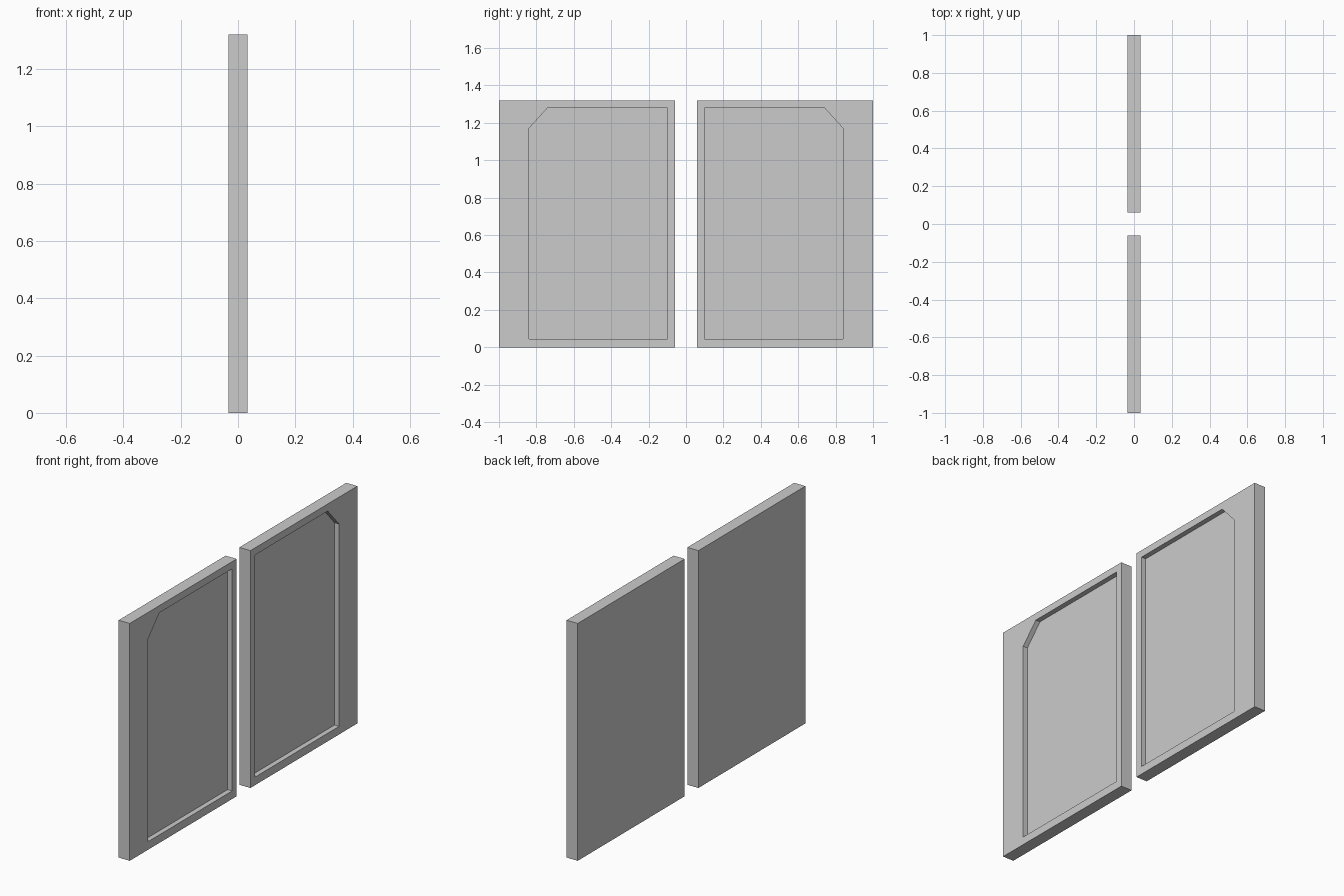
import bpy, bmesh

if "Cube" in bpy.data.objects:
    bpy.data.objects.remove(bpy.data.objects["Cube"])

HALF = 0.034     # half thickness of a panel
DEPTH = 0.028    # depth of the recess on the +x face

# profiles in (y, z) for the panel on the +y side
OUTER = [(0.06, 0), (1.0, 0), (1.0, 1.32), (0.06, 1.32)]
RECESS = [(0.10, 0.045), (0.84, 0.045), (0.84, 1.17), (0.74, 1.28), (0.10, 1.28)]
MATCH = [0, 1, 2, 2, 3]   # outer corner facing each recess corner


def make_panel(name, side):
    bm = bmesh.new()

    def ring(profile, x):
        return [bm.verts.new((x, side * y, z)) for y, z in profile]

    def bridge(a, b):
        n = len(a)
        for i in range(n):
            j = (i + 1) % n
            bm.faces.new((a[i], a[j], b[j], b[i]))

    back, front = ring(OUTER, -HALF), ring(OUTER, HALF)
    rim, floor = ring(RECESS, HALF), ring(RECESS, HALF - DEPTH)

    # back, edges, recess walls and recess floor
    bm.faces.new(back)
    bridge(back, front)
    bridge(rim, floor)
    bm.faces.new(floor)

    # flat border between the outer edge and the recess
    for i in range(5):
        j = (i + 1) % 5
        a, b = front[MATCH[i]], front[MATCH[j]]
        bm.faces.new((a, rim[j], rim[i]) if a is b else (a, b, rim[j], rim[i]))

    bmesh.ops.recalc_face_normals(bm, faces=bm.faces)
    mesh = bpy.data.meshes.new(name)
    bm.to_mesh(mesh)
    bm.free()
    obj = bpy.data.objects.new(name, mesh)
    bpy.context.collection.objects.link(obj)


# mirrored pair of door panels
make_panel("door_panel_left", -1)
make_panel("door_panel_right", 1)
